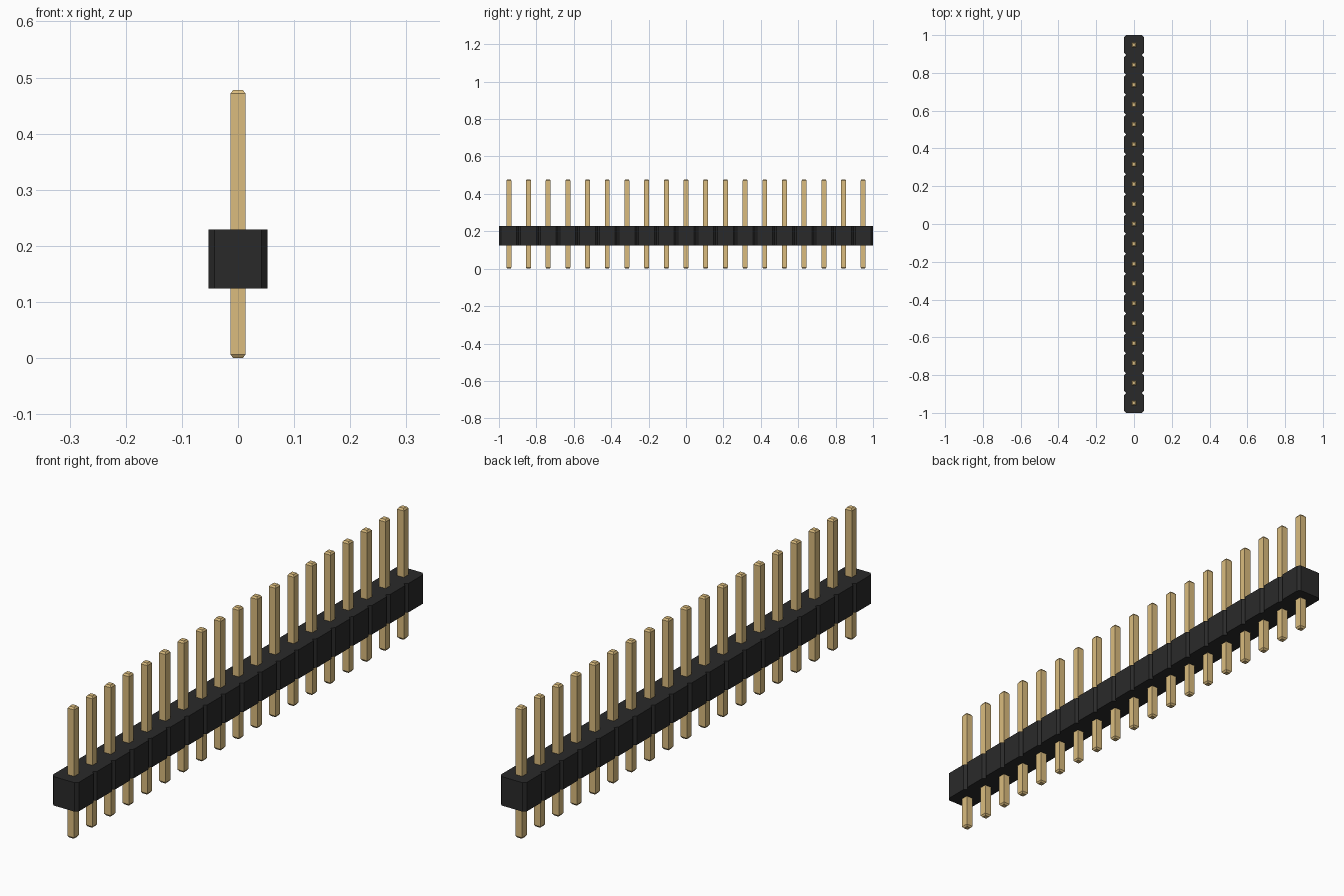
import bpy
import bmesh

cube = bpy.data.objects.get("Cube")
if cube:
    bpy.data.objects.remove(cube, do_unlink=True)

COUNT = 19
PITCH = 2.0 / COUNT
HALF = PITCH / 2
CHAMFER = PITCH * 0.1
BODY_Z = (0.1243, 0.2296)
PIN_HALF, TIP_HALF = 0.0133, 0.0087
PIN_TOP, TIP_H = 0.478, 0.0065


def make_material(name, rgb):
    mat = bpy.data.materials.new(name)
    mat.use_nodes = True
    color = (*rgb, 1.0)
    mat.diffuse_color = color
    mat.node_tree.nodes["Principled BSDF"].inputs["Base Color"].default_value = color
    return mat


def loft(name, rings, mat):
    """Bridge successive closed rings of points and cap both ends."""
    bm = bmesh.new()
    loops = [[bm.verts.new(p) for p in ring] for ring in rings]
    n = len(loops[0])
    for a, b in zip(loops, loops[1:]):
        for i in range(n):
            j = (i + 1) % n
            bm.faces.new((a[i], a[j], b[j], b[i]))
    bm.faces.new(loops[0][::-1])
    bm.faces.new(loops[-1])
    bmesh.ops.recalc_face_normals(bm, faces=bm.faces)
    mesh = bpy.data.meshes.new(name)
    bm.to_mesh(mesh)
    bm.free()
    mesh.materials.append(mat)
    obj = bpy.data.objects.new(name, mesh)
    bpy.context.collection.objects.link(obj)
    return obj


black = make_material("black plastic", (0.023, 0.023, 0.023))
gold = make_material("gold metal", (0.708, 0.504, 0.21))

centres = [(i - (COUNT - 1) / 2) * PITCH for i in range(COUNT)]

# Housing: a row of chamfered blocks sharing one notched outline
side = []
for y in centres:
    side += [(HALF - CHAMFER, y - HALF), (HALF, y - HALF + CHAMFER),
             (HALF, y + HALF - CHAMFER)]
side.append((HALF - CHAMFER, centres[-1] + HALF))
outline = side + [(-x, y) for x, y in reversed(side)]
loft("housing", [[(x, y, z) for x, y in outline] for z in BODY_Z], black)

# Pins: square posts with tapered tips at both ends
levels = [(TIP_HALF, 0), (PIN_HALF, TIP_H),
          (PIN_HALF, PIN_TOP - TIP_H), (TIP_HALF, PIN_TOP)]
rings = [[(-h, -h, z), (h, -h, z), (h, h, z), (-h, h, z)] for h, z in levels]
first = loft("pin_01", rings, gold)
first.location.y = centres[0]
for i, y in enumerate(centres[1:], 2):
    pin = bpy.data.objects.new(f"pin_{i:02d}", first.data)
    pin.location.y = y
    bpy.context.collection.objects.link(pin)
